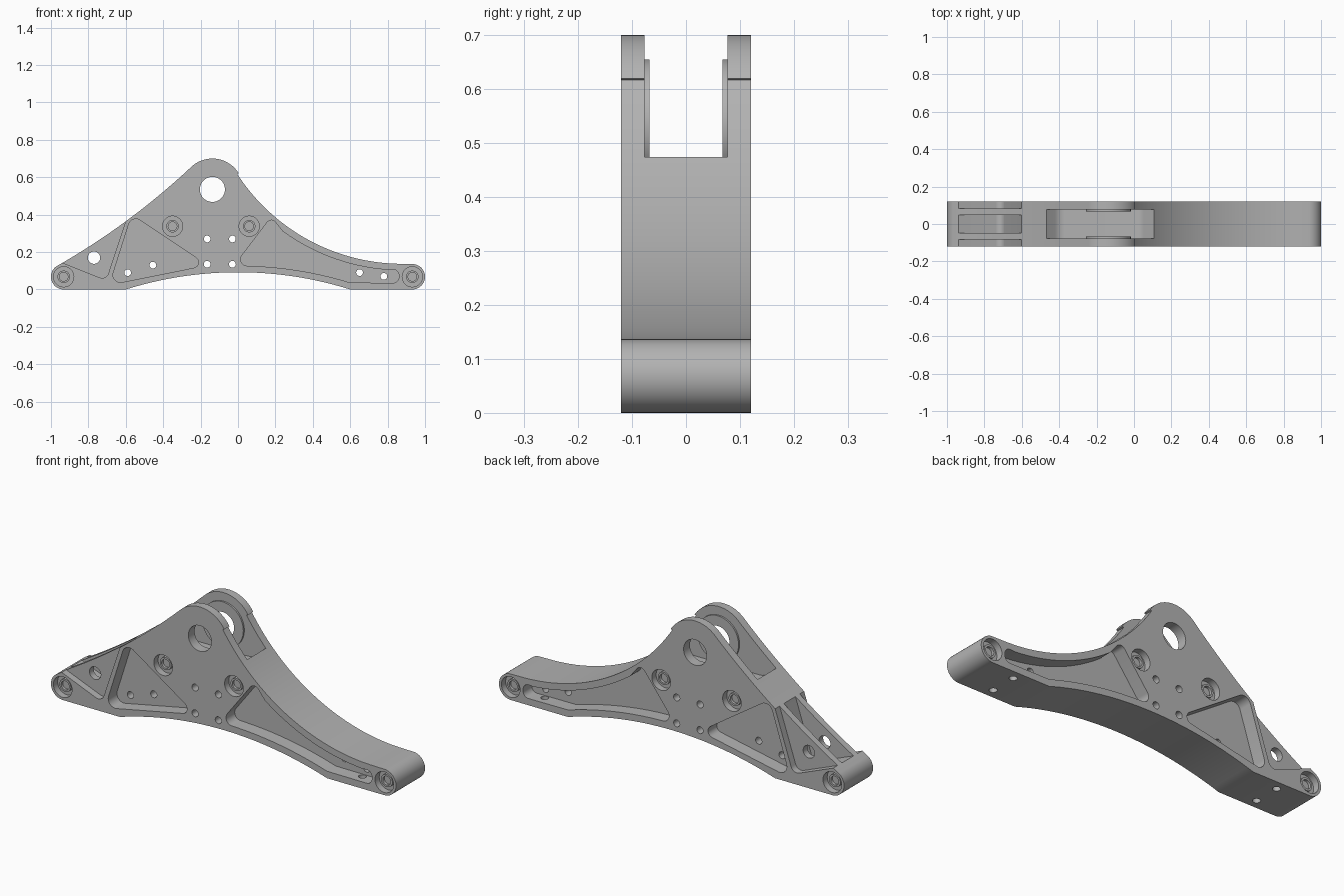
import bpy, bmesh
from math import sin, cos, pi, radians, sqrt
from mathutils import Vector

if "Cube" in bpy.data.objects:
    bpy.data.objects.remove(bpy.data.objects["Cube"])

metal = bpy.data.materials.new("grey_metal")
metal.use_nodes = True
GREY = (0.45, 0.45, 0.45, 1)
metal.diffuse_color = GREY
metal.node_tree.nodes["Principled BSDF"].inputs["Base Color"].default_value = GREY

HALF = 0.12      # half width of the arm
SLOT = 0.077     # half width of the top fork
WEB = 0.048      # half thickness of the pocket web
RIB = 0.083      # outer side of the thin ribs


def arc(cx, cz, r, a0, a1, n=24):
    return [(cx + r * cos(radians(a0 + (a1 - a0) * i / n)),
             cz + r * sin(radians(a0 + (a1 - a0) * i / n))) for i in range(n + 1)]


def circle(cx, cz, r, n=40):
    return arc(cx, cz, r, 0, 360, n)[:-1]


def fillet(corners, n=8):
    """Round each (x, z, radius) corner of a polygon."""
    out = []
    for i, (x, z, r) in enumerate(corners):
        p = Vector((x, z))
        if r == 0:
            out.append((x, z))
            continue
        a = (Vector(corners[i - 1][:2]) - p).normalized()
        b = (Vector(corners[(i + 1) % len(corners)][:2]) - p).normalized()
        half = a.angle(b) / 2
        centre = p + (a + b).normalized() * (r / sin(half))
        reach = r / (sin(half) / cos(half))
        start, end = p + a * reach - centre, p + b * reach - centre
        sweep = start.angle_signed(end)
        for k in range(n + 1):
            t = -sweep * k / n
            out.append((centre.x + start.x * cos(t) - start.y * sin(t),
                        centre.y + start.x * sin(t) + start.y * cos(t)))
    return out


def prism(name, profile, y0, y1):
    """Extrude an (x, z) profile along y."""
    bm = bmesh.new()
    face = bm.faces.new([bm.verts.new((x, y0, z)) for x, z in profile])
    new = bmesh.ops.extrude_face_region(bm, geom=[face])["geom"]
    bmesh.ops.translate(bm, vec=(0, y1 - y0, 0),
                        verts=[v for v in new if isinstance(v, bmesh.types.BMVert)])
    bmesh.ops.recalc_face_normals(bm, faces=bm.faces[:])
    mesh = bpy.data.meshes.new(name)
    bm.to_mesh(mesh)
    bm.free()
    mesh.materials.append(metal)
    ob = bpy.data.objects.new(name, mesh)
    bpy.context.collection.objects.link(ob)
    return ob


def subtract(target, cutter):
    mod = target.modifiers.new("cut", 'BOOLEAN')
    mod.operation, mod.solver, mod.object = 'DIFFERENCE', 'EXACT', cutter
    bpy.context.view_layer.objects.active = target
    bpy.ops.object.modifier_apply(modifier=mod.name)
    bpy.data.objects.remove(cutter)


def cut(target, profile, y0, y1):
    subtract(target, prism("cutter", profile, y0, y1))


def smooth(ob):
    bpy.ops.object.select_all(action='DESELECT')
    ob.select_set(True)
    bpy.context.view_layer.objects.active = ob
    bpy.ops.object.shade_smooth_by_angle(angle=radians(25))


# Key centres
EYE = (-0.137, 0.535)
ENDS = [(-0.932, 0.068), (0.932, 0.068)]
BOLTS = ENDS + [(-0.35, 0.338), (0.06, 0.338)]
SWEEP = (0.88, 1.191, 1.054)     # concave upper edge
BELLY = (0, -1.908, 2.0)         # arched underside

# Arm outline, counter-clockwise from the lower left
outline = arc(*ENDS[0], 0.068, 125, 270)
outline += arc(*BELLY, 107.46, 72.54, 32)
outline += arc(*ENDS[1], 0.068, -90, 85)
outline += arc(*SWEEP, 270, 213, 40)
outline += arc(*EYE, 0.165, 31, 132, 32)
P, Q, M = Vector((-0.25, 0.655)), Vector((-0.969, 0.125)), Vector((-0.582, 0.345))
outline += [tuple(P * (1 - t) ** 2 + M * 2 * t * (1 - t) + Q * t * t)
            for t in [i / 16 for i in range(1, 16)]]
body = prism("arm_body", outline, -HALF, HALF)

# Fork slot at the top, with a dished floor
slot = fillet([(-0.62, 0.8, 0), (-0.62, 0.6, 0), (-0.40, 0.405, 0.08),
               (0.03, 0.405, 0.08), (0.25, 0.6, 0), (0.25, 0.8, 0)])
cut(body, slot, -SLOT, SLOT)

# Triangular recess at the narrow end: outer sides and the middle
notch = fillet([(-1.02, 0.176, 0), (-0.705, 0.05, 0.035), (-0.582, 0.42, 0),
                (-0.75, 0.5, 0), (-1.02, 0.3, 0)])
for y0, y1 in ((-0.2, -RIB), (-WEB, WEB), (RIB, 0.2)):
    cut(body, notch, y0, y1)

# Side pockets, mirrored front and back
triangle = fillet([(-0.568, 0.40, 0.04), (-0.687, 0.025, 0.04), (-0.165, 0.13, 0.03)])
cx, cz, r = SWEEP
upper = [(x, cz - sqrt((r + 0.035) ** 2 - (x - cx) ** 2), 0)
         for x in [0.80 - 0.04 * i for i in range(15)]]
lower = [(x, BELLY[1] + sqrt((BELLY[2] + 0.035) ** 2 - x * x), 0)
         for x in [0.07 + 0.053 * i for i in range(11)]]
long_pocket = fillet([(-0.02, 0.128, 0.035)] + lower
                     + [(0.86, 0.035, 0.03), (0.86, 0.108, 0.03)] + upper
                     + [(0.178, 0.388, 0.028)])
for pocket in (triangle, long_pocket):
    cut(body, pocket, -0.2, -WEB)
    cut(body, pocket, WEB, 0.2)

# Through holes
holes = [(x, z, 0.018) for x in (-0.165, -0.03) for z in (0.135, 0.27)]
holes += [(-0.59, 0.09, 0.018), (-0.455, 0.13, 0.018), (0.65, 0.09, 0.018),
          (0.78, 0.07, 0.018), (-0.77, 0.17, 0.033), (*EYE, 0.067)]
for x, z, rad in holes:
    cut(body, circle(x, z, rad), -0.2, 0.2)

# Counterbores on both sides
for x, z in BOLTS:
    for s in (-1, 1):
        y0, y1 = sorted((s * 0.085, s * 0.2))
        cut(body, circle(x, z, 0.054), y0, y1)

# Vertical mounting holes in the feet
for x in (-0.78, 0.77):
    for y in (-0.07, 0.07):
        bpy.ops.mesh.primitive_cylinder_add(vertices=32, radius=0.019, depth=0.1,
                                            location=(x, y, 0.01))
        subtract(body, bpy.context.object)
smooth(body)

# Raised rings round the eye inside the fork, and socket bolts in the bores
for side, s in (("front", -1), ("back", 1)):
    y0, y1 = sorted((s * 0.068, s * (SLOT + 0.002)))
    boss = prism(side + "_eye_boss", circle(*EYE, 0.12, 56), y0, y1)
    cut(boss, circle(*EYE, 0.067), -0.2, 0.2)
    smooth(boss)
    for i, (x, z) in enumerate(BOLTS):
        y0, y1 = sorted((s * 0.08, s * 0.1))
        head = prism(f"{side}_bolt_{i + 1}", circle(x, z, 0.033), y0, y1)
        y0, y1 = sorted((s * 0.086, s * 0.2))
        cut(head, circle(x, z, 0.023), y0, y1)
        smooth(head)
